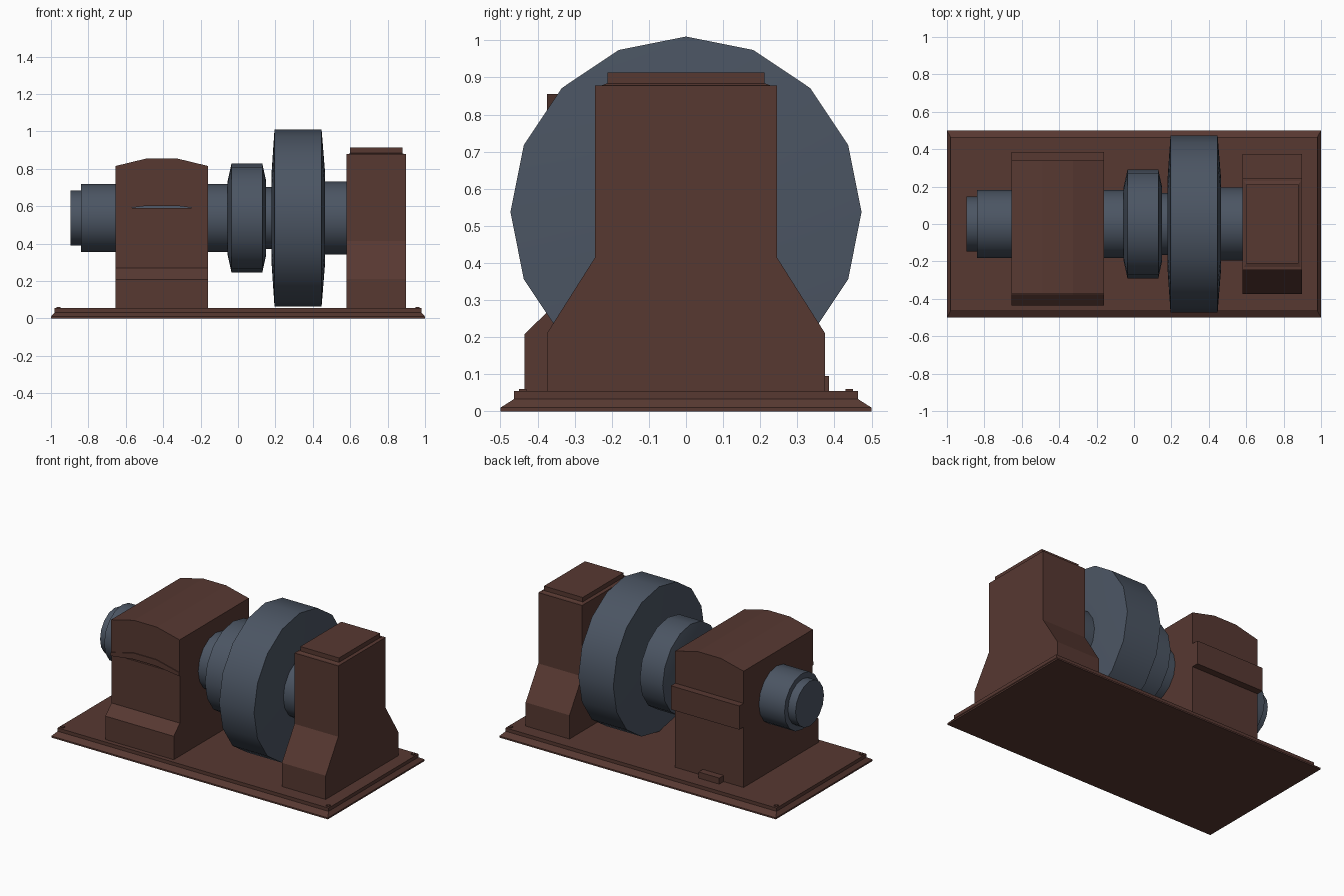
import bpy, bmesh, math

if "Cube" in bpy.data.objects:
    bpy.data.objects.remove(bpy.data.objects["Cube"])


def material(name, rgb):
    m = bpy.data.materials.new(name)
    m.diffuse_color = (*rgb, 1)
    m.use_nodes = True
    m.node_tree.nodes["Principled BSDF"].inputs["Base Color"].default_value = m.diffuse_color
    return m


BROWN = material("brown_paint", (0.095, 0.040, 0.031))
STEEL = material("blue_steel", (0.071, 0.091, 0.125))


def finish(name, bm, mat):
    bmesh.ops.recalc_face_normals(bm, faces=bm.faces)
    me = bpy.data.meshes.new(name)
    bm.to_mesh(me)
    bm.free()
    me.materials.append(mat)
    ob = bpy.data.objects.new(name, me)
    bpy.context.collection.objects.link(ob)
    return ob


def loft(name, rings, mat):
    """Skin a list of equal-length point rings and cap both ends."""
    bm = bmesh.new()
    loops = [[bm.verts.new(p) for p in ring] for ring in rings]
    n = len(loops[0])
    for a, b in zip(loops, loops[1:]):
        for i in range(n):
            j = (i + 1) % n
            bm.faces.new((a[i], a[j], b[j], b[i]))
    bm.faces.new(loops[0])
    bm.faces.new(loops[-1])
    return finish(name, bm, mat)


def rect(hx, hy, z, cx=0.0, cy=0.0):
    return [(cx - hx, cy - hy, z), (cx + hx, cy - hy, z),
            (cx + hx, cy + hy, z), (cx - hx, cy + hy, z)]


def box(name, x0, x1, y0, y1, z0, z1, mat):
    hx, hy, cx, cy = (x1 - x0) / 2, (y1 - y0) / 2, (x0 + x1) / 2, (y0 + y1) / 2
    return loft(name, [rect(hx, hy, z0, cx, cy), rect(hx, hy, z1, cx, cy)], mat)


def extrude_x(name, profile, x0, x1, mat):
    return loft(name, [[(x, y, z) for y, z in profile] for x in (x0, x1)], mat)


# Stepped base plate with sloped skirt
loft("base_plate", [rect(1.0, 0.5, 0), rect(1.0, 0.5, 0.01), rect(0.98, 0.464, 0.033),
                    rect(0.98, 0.464, 0.055)], BROWN)

# Corner studs on the base
for sx in (-1, 1):
    for sy in (-1, 1):
        cx, cy = sx * 0.96, sy * 0.44
        box("base_stud", cx - 0.01, cx + 0.01, cy - 0.01, cy + 0.01, 0.05, 0.061, BROWN)

# Rotor: shaft, collar and big wheel as one 16-sided turned profile (x, radius)
AXIS_Z, SIDES = 0.537, 16
turned = [(-0.895, 0.147), (-0.84, 0.147), (-0.84, 0.183), (-0.055, 0.183),
          (-0.055, 0.20), (-0.035, 0.291), (0.13, 0.291), (0.15, 0.20),
          (0.15, 0.166), (0.18, 0.166), (0.18, 0.25), (0.195, 0.473),
          (0.447, 0.473), (0.465, 0.25), (0.465, 0.196), (0.59, 0.196)]
rings = []
for x, r in turned:
    angles = [2 * math.pi * i / SIDES for i in range(SIDES)]
    rings.append([(x, r * math.cos(a), AXIS_Z + r * math.sin(a)) for a in angles])
rotor = loft("rotor", rings, STEEL)
bpy.context.view_layer.objects.active = rotor
rotor.select_set(True)
bpy.ops.object.shade_smooth_by_angle(angle=math.radians(30))
rotor.select_set(False)

# Tall end pedestal, flared at the foot, mirrored profile
half = [(0.375, 0.05), (0.375, 0.21), (0.245, 0.415), (0.245, 0.878)]
extrude_x("end_pedestal", half + [(-y, z) for y, z in reversed(half)], 0.58, 0.897, BROWN)
loft("pedestal_cap", [rect(0.155, 0.235, 0.876, 0.739), rect(0.14, 0.212, 0.884, 0.739),
                      rect(0.14, 0.212, 0.913, 0.739)], BROWN)

# Bearing housing body with sloped front foot
X0, X1 = -0.655, -0.16
extrude_x("housing_body", [(-0.435, 0.05), (-0.435, 0.208), (-0.372, 0.27),
                           (-0.372, 0.59), (0.34, 0.59), (0.34, 0.05)], X0, X1, BROWN)


# Arched slabs: same bowed section in x, run along y
def arched(name, y0, y1, z_low, z_high, bow_low):
    top = [(X0, z_high), (-0.49, z_high + 0.04), (-0.325, z_high + 0.04), (X1, z_high)]
    low = [(X1, z_low), (-0.325, z_low + bow_low), (-0.49, z_low + bow_low), (X0, z_low)]
    loft(name, [[(x, y, z) for x, z in top + low] for y in (y0, y1)], BROWN)


arched("housing_cover", -0.375, 0.34, 0.585, 0.815, 0.02)
box("housing_back_ledge", X0, X1, 0.33, 0.385, 0.45, 0.605, BROWN)
arched("housing_front_seam", -0.38, -0.36, 0.58, 0.603, 0.022)

# Small tab at the back foot of the housing
box("housing_tab", -0.51, -0.36, 0.33, 0.385, 0.055, 0.095, BROWN)
